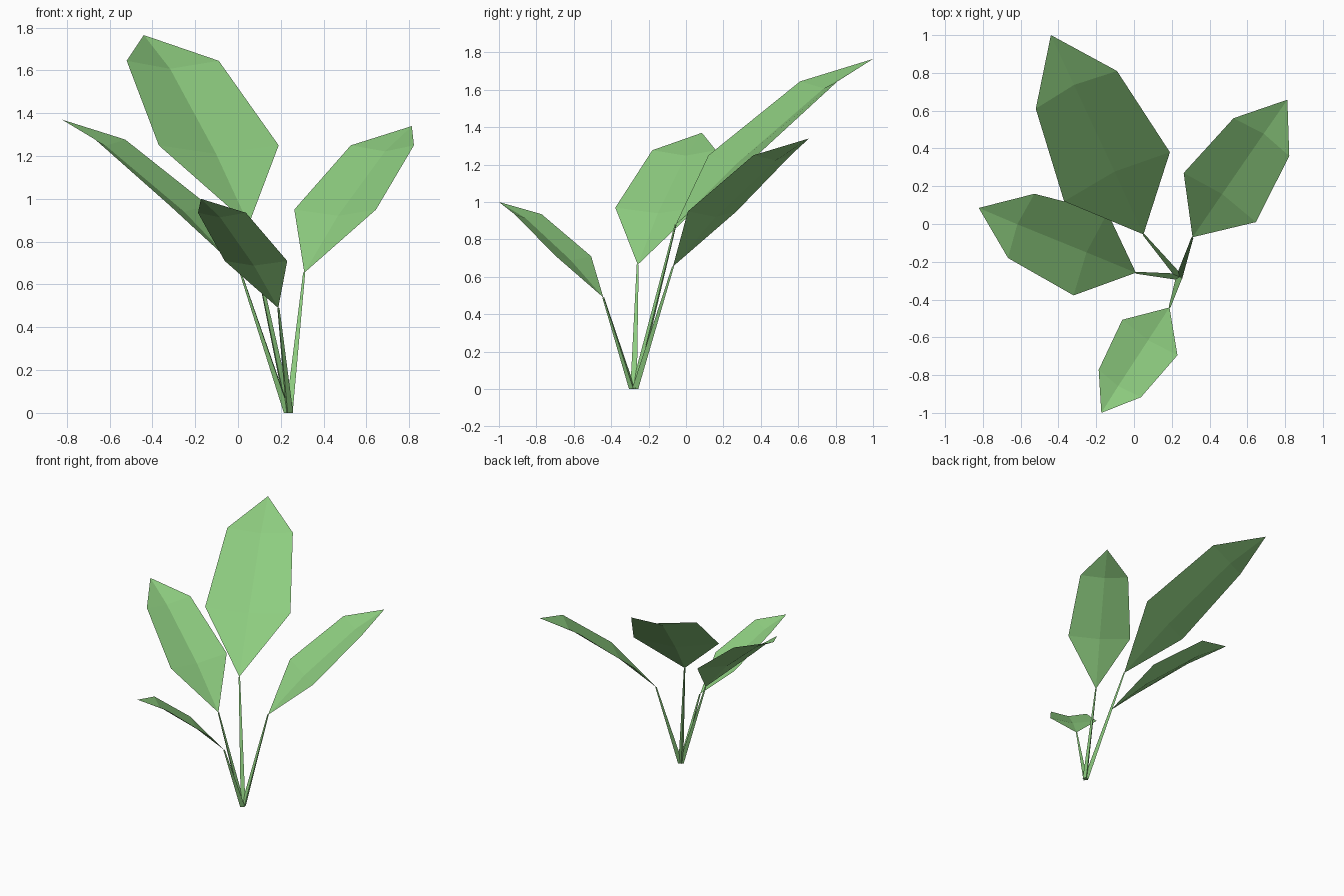
import bpy, bmesh, math
from mathutils import Vector

if "Cube" in bpy.data.objects:
    bpy.data.objects.remove(bpy.data.objects["Cube"])

green = bpy.data.materials.new("leaf green")
green.diffuse_color = (0.27, 0.61, 0.215, 1)
green.use_nodes = True
green.node_tree.nodes["Principled BSDF"].inputs["Base Color"].default_value = green.diffuse_color

ROOT = Vector((0.24, -0.28, 0))


def make_object(name, bm):
    mesh = bpy.data.meshes.new(name)
    bm.to_mesh(mesh)
    bm.free()
    mesh.materials.append(green)
    bpy.context.collection.objects.link(bpy.data.objects.new(name, mesh))


# Leaf blade: base point, two rows of edge points with a sunken midrib, tip
def leaf(name, base, row1, row2, tip):
    base, tip = Vector(base), Vector(tip)
    rows = []
    (l1, r1), (l2, r2) = [[Vector(p) for p in row] for row in (row1, row2)]
    along = (l2 + r2) / 2 - (l1 + r1) / 2
    for l, r, sink in ((l1, r1, 0.08), (l2, r2, 0.1)):
        down = along.cross(r - l).normalized()
        if down.z > 0:
            down = -down
        rows.append((l, (l + r) / 2 + down * (r - l).length * sink, r))
    bm = bmesh.new()
    b, t = bm.verts.new(base), bm.verts.new(tip)
    a, c = [[bm.verts.new(p) for p in row] for row in rows]
    for i in (0, 1):
        bm.faces.new((b, a[i + 1], a[i]))
        bm.faces.new((a[i], a[i + 1], c[i + 1], c[i]))
        bm.faces.new((c[i], c[i + 1], t))
    bm.normal_update()
    if sum(f.normal.z for f in bm.faces) < 0:
        bmesh.ops.reverse_faces(bm, faces=bm.faces[:])
    make_object(name, bm)


# Stem: three-sided spike tapering from the shared root to the leaf base
def stem(name, top):
    top = Vector(top)
    heading = math.atan2(top.y - ROOT.y, top.x - ROOT.x)
    offset = Vector((math.cos(heading), math.sin(heading), 0)) * 0.006
    bm = bmesh.new()
    rings = []
    for centre, radius in ((ROOT + offset, 0.02), (top, 0.006)):
        rings.append([bm.verts.new(centre + Vector((
            radius * math.cos(heading + k * math.tau / 3),
            radius * math.sin(heading + k * math.tau / 3), 0))) for k in range(3)])
    lo, hi = rings
    for k in range(3):
        n = (k + 1) % 3
        bm.faces.new((lo[k], lo[n], hi[n], hi[k]))
    bm.faces.new(lo[::-1])
    bm.faces.new(hi)
    make_object(name, bm)


# Each plant shoot: blade base, edge pairs and tip
shoots = {
    "back": ((0.05, -0.055, 0.88),
             ((-0.37, 0.12, 1.25), (0.19, 0.38, 1.25)),
             ((-0.52, 0.61, 1.645), (-0.09, 0.81, 1.645)), (-0.44, 1.0, 1.765)),
    "right": ((0.31, -0.07, 0.655),
              ((0.263, 0.27, 0.95), (0.645, 0.01, 0.95)),
              ((0.527, 0.56, 1.25), (0.822, 0.36, 1.25)), (0.812, 0.658, 1.34)),
    "left": ((0.01, -0.258, 0.665),
             ((-0.32, -0.378, 0.97), (-0.14, 0.06, 0.97)),
             ((-0.667, -0.18, 1.277), (-0.527, 0.16, 1.277)), (-0.822, 0.085, 1.37)),
    "front": ((0.188, -0.442, 0.49),
              ((0.23, -0.695, 0.71), (-0.062, -0.507, 0.71)),
              ((0.037, -0.917, 0.935), (-0.187, -0.772, 0.935)), (-0.173, -1.0, 1.0)),
}
for name, points in shoots.items():
    leaf(name + "_leaf", *points)
    stem(name + "_stem", points[0])
